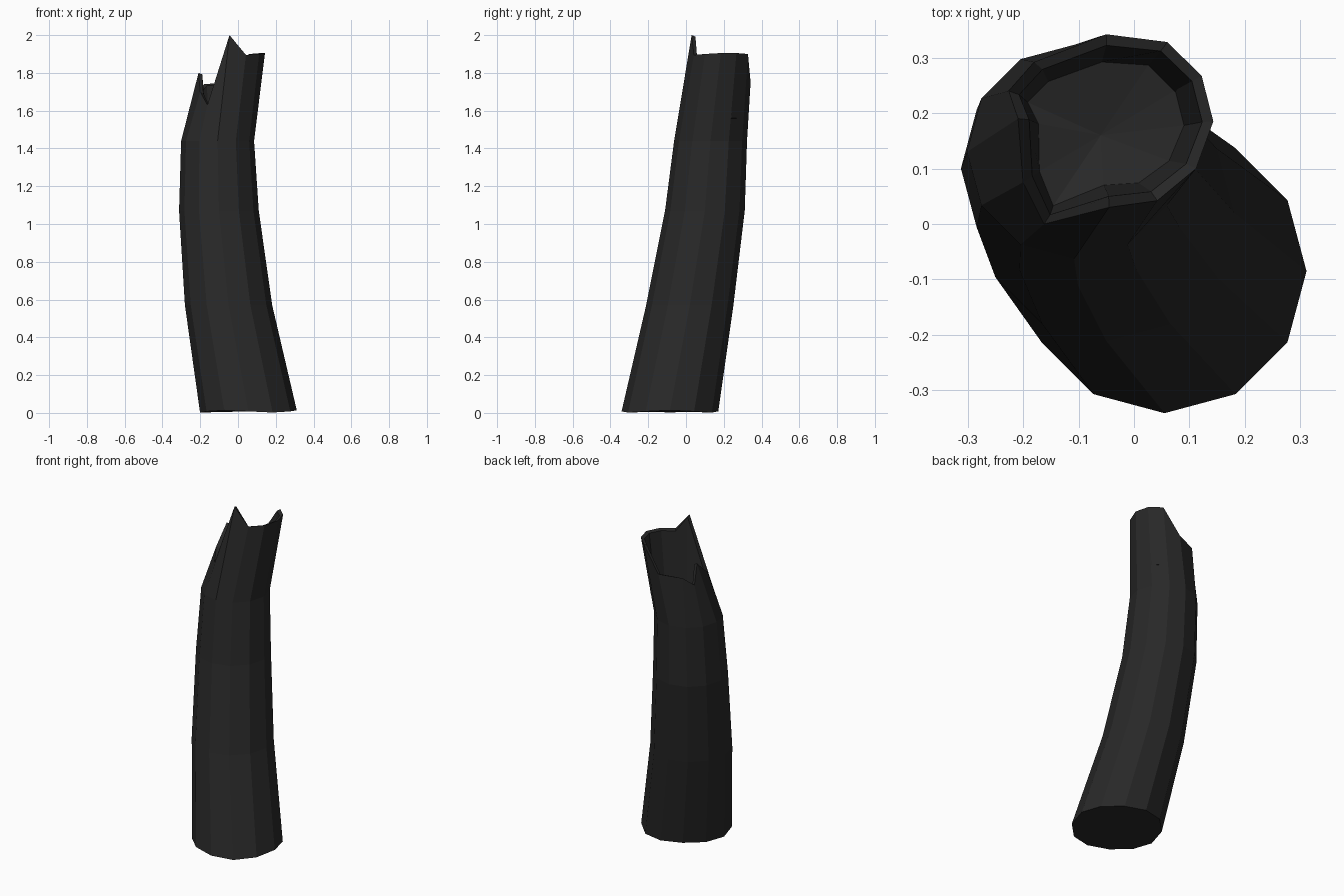
import bpy, bmesh, math
from mathutils import Vector

if "Cube" in bpy.data.objects:
    bpy.data.objects.remove(bpy.data.objects["Cube"])

SIDES = 12

char = bpy.data.materials.new("charred_black")
char.diffuse_color = (0.021, 0.021, 0.021, 1)
char.use_nodes = True
char.node_tree.nodes["Principled BSDF"].inputs["Base Color"].default_value = char.diffuse_color

bm = bmesh.new()


def circle(cx, cy, z, r, wave=0.0):
    """Ring of the trunk; wave lifts every third vertex slightly."""
    ring = []
    for i in range(SIDES):
        a = 2 * math.pi * i / SIDES
        lift = wave * math.cos(3 * a)
        ring.append(bm.verts.new((cx + r * math.cos(a), cy + r * math.sin(a), z + lift)))
    return ring


def bridge(lower, upper):
    for i in range(SIDES):
        j = (i + 1) % SIDES
        bm.faces.new((lower[i], lower[j], upper[j], upper[i]))


def fan(ring, centre, up):
    c = bm.verts.new(centre)
    for i in range(SIDES):
        a, b = ring[i], ring[(i + 1) % SIDES]
        bm.faces.new((a, b, c) if up else (b, a, c))


# Leaning, tapering trunk
rings = [
    circle(0.055, -0.085, 0.008, 0.256, 0.006),
    circle(-0.050, 0.020, 0.57, 0.231),
    circle(-0.101, 0.100, 1.07, 0.211),
    circle(-0.108, 0.130, 1.44, 0.193),
]

# Splintered rim, counter-clockwise from +x
rim_points = [
    (0.143, 0.185, 1.905), (0.122, 0.267, 1.905), (0.060, 0.328, 1.90),
    (-0.050, 0.342, 1.75), (-0.180, 0.292, 1.74), (-0.226, 0.240, 1.69),
    (-0.209, 0.190, 1.80), (-0.200, 0.075, 1.70), (-0.162, 0.000, 1.63),
    (-0.045, 0.030, 2.00), (0.042, 0.042, 1.895), (0.112, 0.100, 1.90),
]
rings.append([bm.verts.new(p) for p in rim_points])

# Inner lip and hollow, inset from the rim
mid = Vector((-0.05, 0.175, 0))
inner, floor = [], []
for x, y, z in rim_points:
    d = Vector((x, y, 0)) - mid
    p = mid + d * (1 - 0.02 / d.length)
    inner.append(bm.verts.new((p.x, p.y, z - 0.008)))
    q = mid + d * (1 - 0.045 / d.length)
    floor.append(bm.verts.new((q.x - 0.008, q.y - 0.005, 1.56)))
rings += [inner, floor]

for lower, upper in zip(rings, rings[1:]):
    bridge(lower, upper)
fan(rings[0], (0.055, -0.085, 0.008), False)
fan(floor, (-0.06, 0.16, 1.53), True)

bmesh.ops.recalc_face_normals(bm, faces=bm.faces[:])
mesh = bpy.data.meshes.new("burnt_trunk")
bm.to_mesh(mesh)
bm.free()
mesh.materials.append(char)
obj = bpy.data.objects.new("burnt_trunk", mesh)
bpy.context.collection.objects.link(obj)
